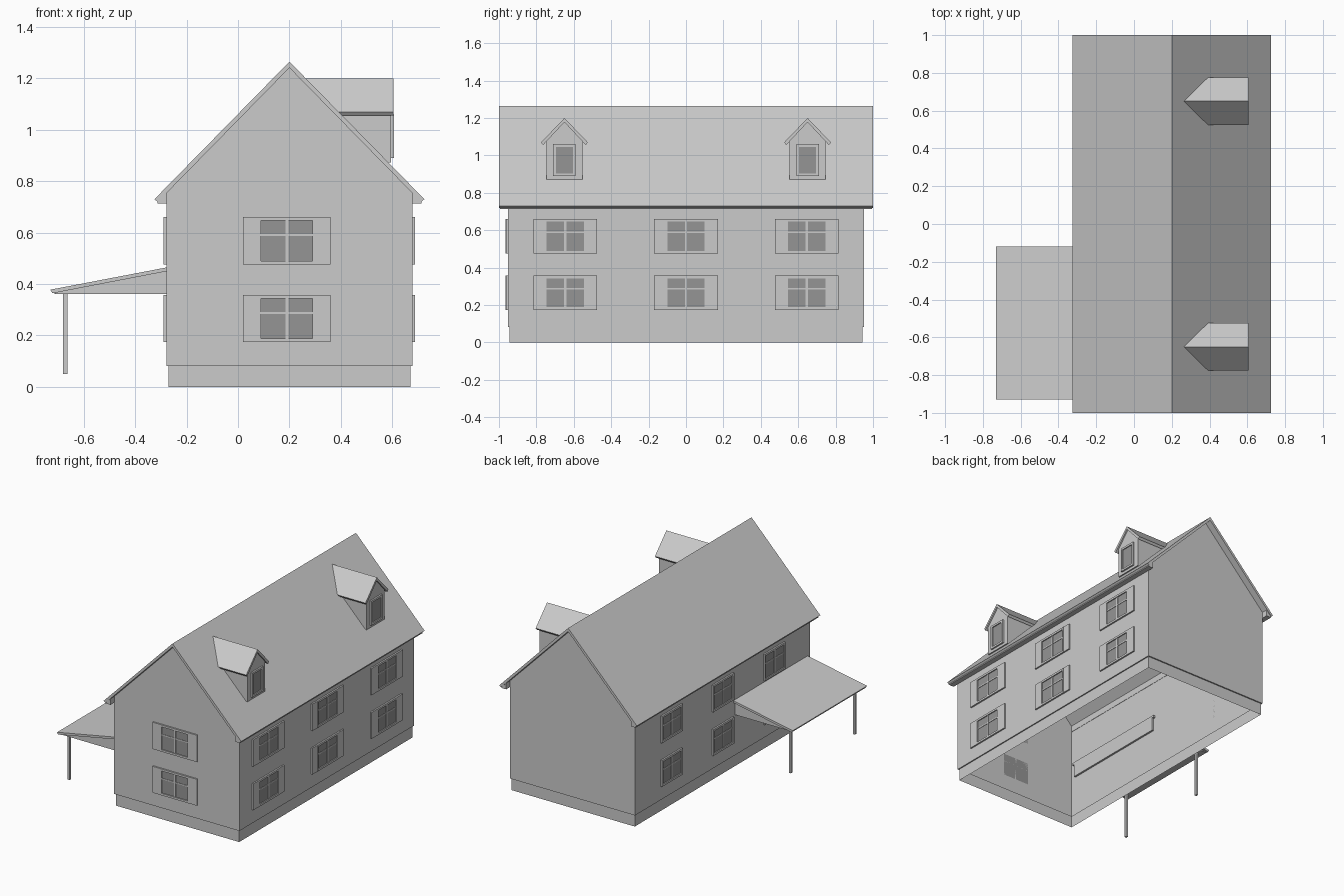
import bpy, bmesh
from math import radians

if "Cube" in bpy.data.objects:
    bpy.data.objects.remove(bpy.data.objects["Cube"], do_unlink=True)


def material(name, value):
    m = bpy.data.materials.new(name)
    m.use_nodes = True
    colour = (value, value, value, 1)
    m.diffuse_color = colour
    m.node_tree.nodes["Principled BSDF"].inputs["Base Color"].default_value = colour
    return m


GREY = material("light_grey", 0.6)
GLASS = material("dark_glass", 0.3)

CX = 0.2                      # centre line of the house
HALF_W, HALF_L = 0.478, 0.953  # wall half sizes
RIDGE, EAVE, PITCH = 1.265, 0.73, 1.02


def finish(name, bm, mat=GREY, normals=True):
    if normals:
        bmesh.ops.recalc_face_normals(bm, faces=bm.faces)
    mesh = bpy.data.meshes.new(name)
    bm.to_mesh(mesh)
    bm.free()
    mesh.materials.append(mat)
    ob = bpy.data.objects.new(name, mesh)
    bpy.context.collection.objects.link(ob)
    return ob


def add_box(bm, x, y, z):
    """Box between (low, high) pairs."""
    verts = bmesh.ops.create_cube(bm, size=1)["verts"]
    for v in verts:
        v.co = [lo + (c + 0.5) * (hi - lo) for c, (lo, hi) in zip(v.co, (x, y, z))]


def prism(name, profile, a, b, axis="y"):
    """Extrude a profile along y (x,z points) or x (y,z points); a or b may be functions of z."""
    bm = bmesh.new()
    rings = []
    for end in (a, b):
        ring = []
        for p, z in profile:
            e = end(z) if callable(end) else end
            ring.append(bm.verts.new((p, e, z) if axis == "y" else (e, p, z)))
        bm.faces.new(ring)
        rings.append(ring)
    for i in range(len(profile)):
        j = (i + 1) % len(profile)
        bm.faces.new((rings[0][i], rings[0][j], rings[1][j], rings[1][i]))
    return finish(name, bm)


def shell(name, levels, gable=None):
    """Open rectangular shell through (half width, half length, z) levels."""
    bm = bmesh.new()
    rings = [[bm.verts.new((CX + sx * w, sy * l, z))
              for sx, sy in ((-1, -1), (1, -1), (1, 1), (-1, 1))] for w, l, z in levels]
    for low, high in zip(rings, rings[1:]):
        for i in range(4):
            j = (i + 1) % 4
            bm.faces.new((low[i], low[j], high[j], high[i]))
    if gable:
        top, l = rings[-1], levels[-1][1]
        bm.faces.new((top[0], top[1], bm.verts.new((CX, -l, gable))))
        bm.faces.new((top[2], top[3], bm.verts.new((CX, l, gable))))
    return finish(name, bm, normals=False)


# House body
shell("foundation", [(HALF_W - 0.008, HALF_L - 0.009, 0),
                     (HALF_W - 0.008, HALF_L - 0.009, 0.082), (HALF_W, HALF_L, 0.082)])
shell("walls", [(HALF_W, HALF_L, 0.082), (HALF_W, HALF_L, 0.755)], gable=1.243)

# Main roof and boxed eaves
half = 0.525
prism("main_roof", [(CX - half, EAVE), (CX, RIDGE), (CX + half, EAVE),
                    (CX + half - 0.013, EAVE - 0.011), (CX, RIDGE - 0.024),
                    (CX - half + 0.013, EAVE - 0.011)], -1, 1)
for side, s in (("left", 1), ("right", -1)):
    prism(side + "_eave", [(CX + s * x, z) for x, z in
                           ((0.476, 0.713), (0.513, 0.713), (0.513, 0.728), (0.476, 0.762))],
          -0.995, 0.995)


# Windows
def window(name, x, y, turn, z0, z1, w, shutters=False, bars=True):
    """Local x runs along the wall and -y points out of it."""
    t, made = 0.014, []
    bm = bmesh.new()
    for s in (-1, 1):
        add_box(bm, sorted((s * w, s * (w - t))), (-0.011, 0), (z0, z1))
    for lo in (z0, z1 - t):
        add_box(bm, (t - w, w - t), (-0.011, 0), (lo, lo + t))
    if bars:
        rail = z0 + 0.62 * (z1 - z0)
        add_box(bm, (-0.006, 0.006), (-0.008, 0), (z0 + t, z1 - t))
        add_box(bm, (t - w, w - t), (-0.007, 0), (rail - 0.004, rail + 0.004))
    made.append(finish(name + "_frame", bm))
    bm = bmesh.new()
    add_box(bm, (t - w, w - t), (-0.004, 0), (z0 + t, z1 - t))
    made.append(finish(name + "_glass", bm, GLASS))
    if shutters:
        bm = bmesh.new()
        for s in (-1, 1):
            add_box(bm, sorted((s * w, s * (w + 0.056))), (-0.01, 0), (z0, z1))
        made.append(finish(name + "_shutters", bm))
    for ob in made:
        ob.location = (x, y, 0)
        ob.rotation_euler.z = radians(turn)


for floor, z0, z1 in (("lower", 0.175, 0.357), ("upper", 0.476, 0.661)):
    window(floor + "_front_window", 0.19, -HALF_L, 0, z0, z1, 0.114, True)
    for i in (-1, 0, 1):
        window(floor + "_left_window", CX + HALF_W, i * 0.645, 90, z0, z1, 0.114, True)
        window(floor + "_right_window", CX - HALF_W, i * 0.56, -90, z0, z1, 0.114)


# Dormers, running back into the roof slope
def slope_x(z):
    return CX + (RIDGE - z) / PITCH


for y in (-0.65, 0.65):
    prism("dormer_walls", [(y - 0.097, 0.872), (y + 0.097, 0.872), (y + 0.097, 1.085),
                           (y, 1.185), (y - 0.097, 1.085)], slope_x, 0.595, "x")
    prism("dormer_roof", [(y - 0.125, 1.07), (y, 1.2), (y + 0.125, 1.07), (y + 0.114, 1.056),
                          (y, 1.178), (y - 0.114, 1.056)], slope_x, 0.605, "x")
    window("dormer_window", 0.595, y, 90, 0.89, 1.06, 0.06, bars=False)

# Porch
prism("porch_roof", [(-0.73, 0.378), (-0.265, 0.467), (-0.265, 0.452), (-0.722, 0.364)],
      -0.93, -0.12)
prism("porch_ceiling", [(-0.715, 0.362), (-0.7, 0.374), (-0.265, 0.455), (-0.265, 0.362)],
      -0.915, -0.135)
for y in (-0.88, -0.18):
    bm = bmesh.new()
    add_box(bm, (-0.68, -0.664), (y - 0.008, y + 0.008), (0.05, 0.365))
    finish("porch_post", bm)
